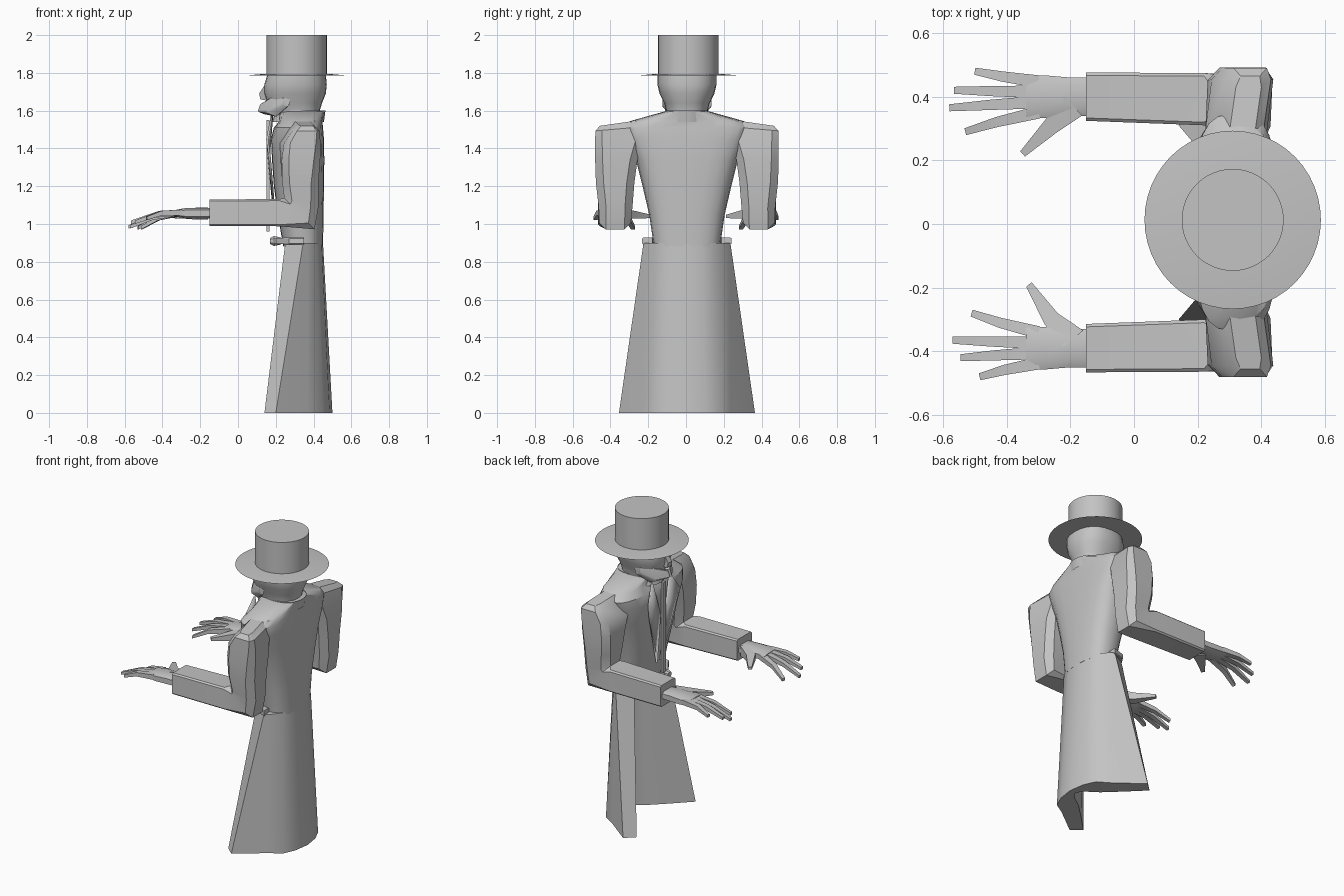
import bpy, bmesh, math
from mathutils import Vector

cube = bpy.data.objects.get("Cube")
if cube:
    bpy.data.objects.remove(cube, do_unlink=True)

GREY = (0.55, 0.55, 0.55, 1)
grey = bpy.data.materials.new("plain_grey")
grey.use_nodes = True
grey.diffuse_color = GREY
grey.node_tree.nodes["Principled BSDF"].inputs["Base Color"].default_value = GREY
MID = 0.005          # y of the symmetry plane
parts = []


def finish(name, bm):
    bmesh.ops.recalc_face_normals(bm, faces=bm.faces)
    mesh = bpy.data.meshes.new(name)
    bm.to_mesh(mesh)
    bm.free()
    mesh.materials.append(grey)
    obj = bpy.data.objects.new(name, mesh)
    bpy.context.collection.objects.link(obj)
    parts.append(obj)
    return obj


def loft(name, rings, caps=True):
    """Skin a list of equal-length closed rings of points."""
    bm = bmesh.new()
    rows = [[bm.verts.new((p[0], p[1] + MID, p[2])) for p in r] for r in rings]
    n = len(rows[0])
    for a, b in zip(rows, rows[1:]):
        for i in range(n):
            j = (i + 1) % n
            bm.faces.new((a[i], a[j], b[j], b[i]))
    if caps:
        bm.faces.new(rows[0])
        bm.faces.new(rows[-1])
    return finish(name, bm)


def oval(z, front, back, width, power=0.85, n=24, y=0):
    """Horizontal rounded ring given its front, back and half width."""
    def soft(v):
        return math.copysign(abs(v) ** power, v)
    cx, a = (front + back) / 2, (back - front) / 2
    angles = [2 * math.pi * i / n for i in range(n)]
    return [(cx + a * soft(math.cos(t)), y + width * soft(math.sin(t)), z) for t in angles]


def bevelled(center, u, v, k=0.75):
    """Eight-sided bevelled rectangle spanned by half axes u and v."""
    c, u, v = Vector(center), Vector(u), Vector(v)
    shape = [(1, k), (k, 1), (-k, 1), (-1, k), (-1, -k), (-k, -1), (k, -1), (1, -k)]
    return [c + u * a + v * b for a, b in shape]


def finger(name, path, radii):
    """Tapered four-sided tube along a path."""
    path = [Vector(p) for p in path]
    side = (path[-1] - path[0]).cross(Vector((0, 0, 1))).normalized()
    rings = []
    for p, r in zip(path, radii):
        up = Vector((0, 0, r * 0.8))
        rings.append([p + side * r + up, p - side * r + up,
                      p - side * r - up, p + side * r - up])
    loft(name, rings)


def plate(name, points, thick):
    bm = bmesh.new()
    bm.faces.new([bm.verts.new((x, y + MID, z)) for x, y, z in points])
    obj = finish(name, bm)
    mod = obj.modifiers.new("thickness", "SOLIDIFY")
    mod.thickness = thick
    mod.offset = 0


# Hat, set slightly to one side
loft("hat_crown", [oval(z, 0.15, 0.47, 0.16, 1, 48, 0.008) for z in (1.785, 2.0)])
loft("hat_brim", [oval(1.785, 0.033, 0.587, 0.28, 1, 48, 0.008),
                  oval(1.795, 0.14, 0.48, 0.17, 1, 48, 0.008)])

# Head and nose
loft("head", [oval(*s) for s in [
    (1.54, 0.22, 0.43, 0.10), (1.59, 0.18, 0.43, 0.108), (1.64, 0.155, 0.445, 0.12),
    (1.69, 0.14, 0.465, 0.145), (1.74, 0.14, 0.47, 0.157), (1.79, 0.155, 0.465, 0.157)]])
loft("nose", [[(0.15, -0.012, 1.75), (0.15, 0.012, 1.75), (0.17, 0, 1.75)],
              [(0.112, -0.02, 1.69), (0.112, 0.02, 1.69), (0.17, 0, 1.69)],
              [(0.118, -0.025, 1.66), (0.118, 0.025, 1.66), (0.17, 0, 1.65)]])

# Torso of the coat, broad across the shoulder blades, and collar
loft("coat_torso", [oval(*s) for s in [
    (0.88, 0.24, 0.45, 0.175, 0.8), (1.05, 0.21, 0.453, 0.20, 0.78),
    (1.2, 0.19, 0.455, 0.235, 0.72), (1.34, 0.18, 0.457, 0.27, 0.65),
    (1.45, 0.175, 0.455, 0.32, 0.62), (1.51, 0.19, 0.45, 0.34, 0.62),
    (1.545, 0.22, 0.447, 0.30, 0.65), (1.597, 0.21, 0.46, 0.115)]])
loft("collar", [oval(1.54, 0.18, 0.455, 0.12), oval(1.6, 0.2, 0.463, 0.115)], caps=False)

# Thick coat skirt, open at the front: outer wall, front edge and inner wall
hem = [(0.485, 0.1), (0.45, 0.18), (0.37, 0.23), (0.2, 0.36),
       (0.14, 0.305), (0.25, 0.195), (0.35, 0.1), (0.43, 0.045)]
waist = [(0.443, 0.08), (0.42, 0.15), (0.37, 0.215), (0.345, 0.23),
         (0.25, 0.175), (0.31, 0.125), (0.36, 0.08), (0.4, 0.04)]


def section(half, outer, inner, z):
    left = [(x, y, z) for x, y in half]
    right = [(x, -y, z) for x, y, z in reversed(left)]
    return [(outer, 0, z)] + left + [(inner, 0, z)] + right


loft("coat_skirt", [section(hem, 0.5, 0.46, 0), section(waist, 0.45, 0.415, 0.9)])

# Neck ribbon hanging down the chest
loft("neck_ribbon", [[(0.152, -0.015, z), (0.152, 0.015, z), (0.168, 0.015, z),
                      (0.168, -0.015, z)] for z in (0.96, 1.55)])

# Finger tips on each side: little finger to index, then thumb
tips = {1: [(-0.50, 0.475), (-0.565, 0.415), (-0.58, 0.36), (-0.53, 0.285), (-0.35, 0.215)],
        -1: [(-0.485, 0.485), (-0.545, 0.425), (-0.57, 0.37), (-0.51, 0.285), (-0.33, 0.195)]}
tip_z = [1.03, 1.01, 0.985, 0.98]
names = ["little", "ring", "middle", "index"]
# Arm sections: centre, half axis x and z, half width axis, bevel
arm = [((0.345, 0.32, 1.54), (0.04, 0), (0.02, 0.14, -0.02), 0.75),
       ((0.345, 0.345, 1.505), (0.07, 0), (0.02, 0.14, -0.012), 0.75),
       ((0.33, 0.362, 1.43), (0.097, 0), (0.015, 0.124, 0), 0.7),
       ((0.33, 0.374, 1.34), (0.102, 0), (0.005, 0.112, 0), 0.65),
       ((0.33, 0.38, 1.22), (0.096, 0), (0, 0.102, 0), 0.6),
       ((0.335, 0.378, 1.11), (0.09, -0.025), (0, 0.09, 0), 0.55),
       ((0.325, 0.38, 1.055), (0.08, -0.083), (0, 0.083, 0), 0.6),
       ((0.22, 0.387, 1.06), (0, -0.072), (0, 0.082, 0), 0.88),
       ((-0.15, 0.395, 1.06), (0, -0.07), (0, 0.076, 0), 0.88)]
palm = [(-0.14, 0.06, 0.026), (-0.2, 0.06, 0.029), (-0.28, 0.067, 0.027), (-0.34, 0.064, 0.016)]

for s, side in ((-1, "right"), (1, "left")):
    # Sleeve blending into the shoulder
    loft(side + "_sleeve", [bevelled((x, s * y, z), (ux, 0, uz), (vx, s * vy, vz), k)
                            for (x, y, z), (ux, uz), (vx, vy, vz), k in arm])
    # Hand
    loft(side + "_palm", [bevelled((x, s * 0.395, 1.057), (0, 0, -hz), (0, hy, 0), 0.6)
                          for x, hy, hz in palm])
    for i, name in enumerate(names):
        tx, ty = tips[s][i]
        by = 0.442 - i * 0.032
        finger(side + "_" + name + "_finger",
               [(-0.30, s * by, 1.06),
                ((tx - 0.33) / 2, s * (by + ty) / 2, (1.06 + tip_z[i]) / 2 + 0.012),
                (tx, s * ty, tip_z[i])], (0.02, 0.016, 0.011))
    tx, ty = tips[s][4]
    finger(side + "_thumb", [(-0.19, s * 0.365, 1.055), (-0.26, s * 0.303, 1.05),
                             (tx, s * ty, 1.04)], (0.04, 0.027, 0.011))
    # Moustache half, tilted upward
    loft(side + "_moustache", [
        bevelled((0.13, s * 0.01, 1.61), (0.018, 0, -0.008), (0.008, 0, 0.022)),
        bevelled((0.19, s * 0.085, 1.62), (0.03, 0, -0.012), (0.012, 0, 0.042)),
        bevelled((0.255, s * 0.13, 1.645), (0.018, 0, -0.006), (0.006, 0, 0.018))])
    # Lapel
    plate(side + "_lapel", [(0.18, s * 0.09, 1.575), (0.155, s * 0.16, 1.45),
                            (0.168, s * 0.13, 1.35), (0.195, s * 0.02, 1.02),
                            (0.163, s * 0.03, 1.35)], 0.012)
    # Belt strap at the waist with its end knob
    loft(side + "_belt", [bevelled((0.35, s * 0.21, 0.91), (0, 0.027, 0), (0, 0, 0.018)),
                          bevelled((0.27, s * 0.19, 0.91), (0, 0.024, 0), (0, 0, 0.018)),
                          bevelled((0.2, s * 0.09, 0.91), (0, 0.018, 0), (0, 0, 0.016))])
    loft(side + "_belt_knob", [bevelled((x, s * 0.08, 0.91), (0, r, 0), (0, 0, r), 0.5)
                               for x, r in ((0.17, 0.016), (0.19, 0.026), (0.225, 0.02))])

# Smooth shading with sharp creases
bpy.ops.object.select_all(action="DESELECT")
for obj in parts:
    obj.select_set(True)
bpy.context.view_layer.objects.active = parts[0]
bpy.ops.object.shade_smooth_by_angle(angle=math.radians(30))
